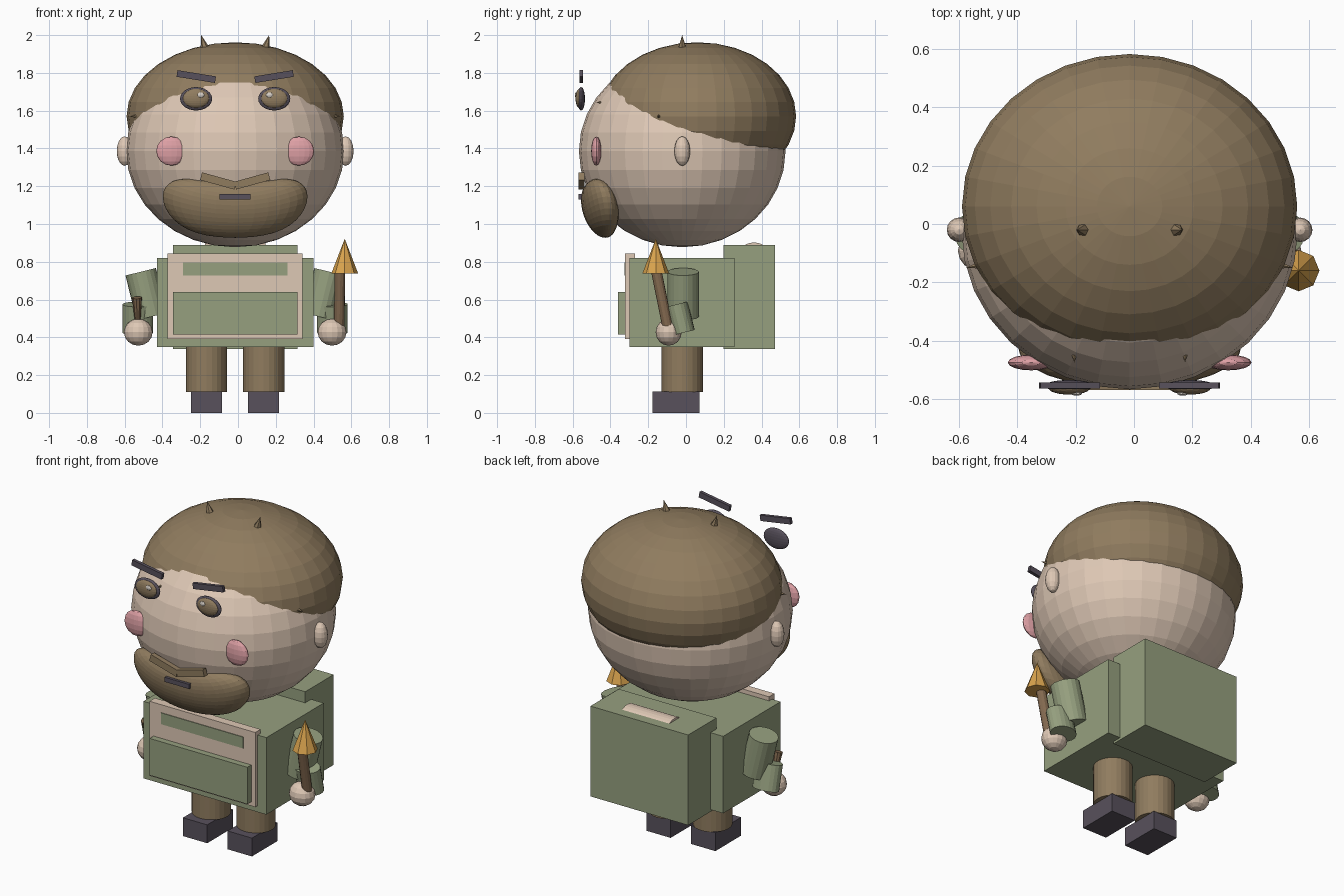
import bpy, math
from mathutils import Vector, Matrix

if "Cube" in bpy.data.objects:
    bpy.data.objects.remove(bpy.data.objects["Cube"])

CX = -0.015   # body centre line
CY = -0.02


def mat(name, rgb):
    m = bpy.data.materials.new(name)
    lin = [((c / 255 + 0.055) / 1.055) ** 2.4 for c in rgb]
    m.diffuse_color = (*lin, 1)
    m.use_nodes = True
    m.node_tree.nodes["Principled BSDF"].inputs["Base Color"].default_value = m.diffuse_color
    return m


SKIN = mat("skin", (222, 200, 181))
HAIR = mat("brown hair", (144, 124, 95))
GREEN = mat("sage green", (150, 160, 127))
DARK = mat("charcoal", (88, 81, 92))
PINK = mat("blush pink", (222, 160, 165))
GOLD = mat("gold", (218, 164, 78))
WOOD = mat("wood brown", (132, 106, 80))
SHINE = mat("eye shine", (215, 208, 200))


def finish(name, material):
    ob = bpy.context.object
    ob.name = name
    ob.data.materials.append(material)
    return ob


def box(name, material, lo, hi, roll=0):
    """Box between two corners, rolled around the y axis."""
    lo, hi = Vector(lo), Vector(hi)
    bpy.ops.mesh.primitive_cube_add(size=1, location=(lo + hi) / 2, rotation=(0, roll, 0))
    bpy.context.object.scale = hi - lo
    return finish(name, material)


def ball(name, material, centre, radii, seg=16, rings=8):
    bpy.ops.mesh.primitive_uv_sphere_add(segments=seg, ring_count=rings, radius=1, location=centre)
    bpy.context.object.scale = radii
    return finish(name, material)


def rod(name, material, a, b, r1, r2, sides, squash=1):
    """Cylinder or cone from point a to point b."""
    a, b = Vector(a), Vector(b)
    bpy.ops.mesh.primitive_cone_add(vertices=sides, radius1=r1, radius2=r2, depth=(b - a).length)
    ob = finish(name, material)
    ob.data.transform(Matrix.Diagonal((1, squash, 1, 1)))
    d = b - a
    if abs(d.x) < 1e-6:   # keep the cross-section aligned with x
        rot = Matrix.Rotation(math.atan2(-d.y, d.z), 4, 'X')
    else:
        rot = d.to_track_quat('Z', 'Y').to_matrix().to_4x4()
    ob.matrix_world = Matrix.Translation((a + b) / 2) @ rot
    return ob


# Head and hair cap
ball("head", SKIN, (CX, CY, 1.386), (0.577, 0.547, 0.509), 32, 16)
ball("hair_cap", HAIR, (CX, 0.06, 1.57), (0.575, 0.523, 0.392), 32, 16)

# Paired parts
for side, s in (("left", -1), ("right", 1)):
    def X(v):
        return CX + s * v

    def pbox(name, m, cx, half, lo, hi, roll=0):
        return box(f"{side}_{name}", m, (X(cx) - half, *lo), (X(cx) + half, *hi), roll)

    # Face
    ball(f"{side}_ear", SKIN, (X(0.585), CY, 1.386), (0.042, 0.042, 0.078))
    ball(f"{side}_cheek", PINK, (X(0.338), -0.475, 1.386), (0.08, 0.027, 0.077))
    ball(f"{side}_eye_rim", DARK, (X(0.207), -0.555, 1.663), (0.085, 0.02, 0.062), 24, 12)
    ball(f"{side}_iris", HAIR, (X(0.207), -0.564, 1.665), (0.07, 0.021, 0.051), 24, 12)
    ball(f"{side}_eye_shine", SHINE, (X(0.182), -0.581, 1.683), (0.019, 0.008, 0.014), 12, 6)
    pbox("eyebrow", DARK, 0.206, 0.103, (-0.564, 1.763), (-0.544, 1.798), -s * 0.16)
    pbox("moustache", HAIR, 0.09, 0.094, (-0.569, 1.207), (-0.538, 1.249), -s * 0.27)
    # Small tufts
    rod(f"{side}_top_tuft", HAIR, (X(0.16), CY, 1.93), (X(0.18), CY, 2.0), 0.024, 0, 6)
    rod(f"{side}_brow_tuft", HAIR, (X(0.19), -0.44, 1.64), (X(0.19), -0.475, 1.645), 0.012, 0, 5)
    rod(f"{side}_temple_tuft", HAIR, (X(0.51), -0.14, 1.57), (X(0.56), -0.15, 1.57), 0.014, 0, 5)
    # Legs and boots
    rod(f"{side}_leg", HAIR, (X(0.151), CY, 0.11), (X(0.151), CY, 0.36), 0.109, 0.109, 24)
    pbox("boot", DARK, 0.151, 0.082, (-0.177, 0), (0.071, 0.112))
    # Arms
    rod(f"{side}_upper_arm", GREEN, (X(0.442), -0.015, 0.51), (X(0.5), -0.015, 0.747), 0.083, 0.083, 20)
    rod(f"{side}_forearm", GREEN, (X(0.515), -0.012, 0.425), (X(0.515), -0.049, 0.575),
        0.081, 0.081, 20, 0.74)
    ball(f"{side}_hand", SKIN, (X(0.513), -0.092, 0.427), (0.076, 0.069, 0.071))


# Beard: bean-shaped lobe, ends curled up, bottom swept back
beard = ball("beard", HAIR, (CX, -0.46, 1.075), (1, 1, 1), 32, 20)
for v in beard.data.vertices:
    x, y, z = v.co
    u = math.copysign(min(abs(x), 1) ** 0.8, x)
    r = math.hypot(y, z)
    half = math.sqrt(max(0, 1 - u ** 4))
    cy, cz = (y / r * half, z / r * half) if r > 1e-6 else (0, 0)
    h = 0.148 * cz
    v.co = (0.383 * u, 0.09 * cy - 0.22 * h + 0.04 * u * u, h + 0.07 * u * u)
box("mouth", DARK, (CX - 0.082, -0.568, 1.131), (CX + 0.082, -0.54, 1.159))


def slab(name, m, half, y0, y1, z0, z1):
    return box(name, m, (CX - half, y0, z0), (CX + half, y1, z1))


# Torso, bib and pack
slab("torso", GREEN, 0.415, -0.298, 0.256, 0.35, 0.82)
slab("bib", SKIN, 0.357, -0.322, -0.27, 0.39, 0.845)
slab("bib_stripe", GREEN, 0.277, -0.326, -0.318, 0.728, 0.797)
slab("pocket", GREEN, 0.33, -0.36, -0.32, 0.415, 0.64)
slab("backpack", GREEN, 0.33, 0.198, 0.472, 0.337, 0.888)
rod("pack_handle", SKIN, (CX - 0.16, 0.36, 0.802), (CX + 0.16, 0.36, 0.802), 0.1, 0.1, 32)

# Spear in one hand, broken stub in the other
rod("spear_shaft", WOOD, (0.535, -0.09, 0.42), (0.54, -0.157, 0.75), 0.028, 0.028, 12)
rod("spear_tip", GOLD, (0.565, -0.16, 0.738), (0.565, -0.16, 0.922), 0.071, 0, 8)
rod("stub", WOOD, (-0.53, -0.085, 0.45), (-0.535, -0.125, 0.61), 0.012, 0.027, 10)
